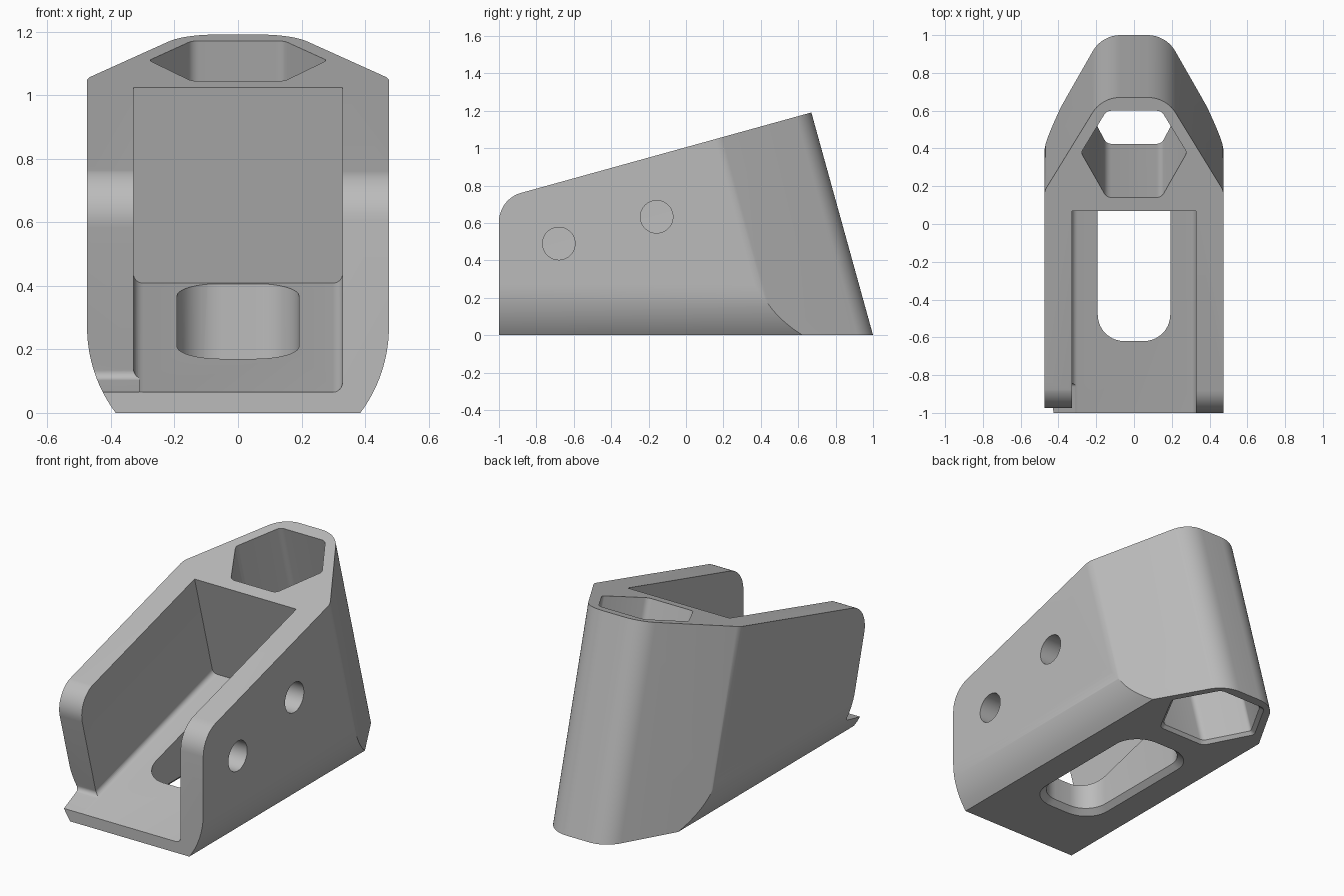
import bpy, bmesh, math
from mathutils import Vector

cube = bpy.data.objects.get("Cube")
if cube:
    bpy.data.objects.remove(cube, do_unlink=True)

SLOPE = 0.277                      # tilt of the top face, floor and back
TILT = math.atan(SLOPE)
ALONG = Vector((0, math.cos(TILT), math.sin(TILT)))
UP = Vector((0, -math.sin(TILT), math.cos(TILT)))
FLOOR = Vector((0, -1, 0.065))     # front edge of the sloping floor
TOP = 0.663 * math.cos(TILT)       # height of the top face above the floor


def fillet(corners, steps=10):
    """Polygon from (a, b, radius) corners with round arcs."""
    out = []
    for i, (a, b, r) in enumerate(corners):
        p = Vector((a, b))
        if not r:
            out.append(p)
            continue
        d1 = (Vector(corners[i - 1][:2]) - p).normalized()
        d2 = (Vector(corners[(i + 1) % len(corners)][:2]) - p).normalized()
        half = d1.angle(d2) / 2
        centre = p + (d1 + d2).normalized() * r / math.sin(half)
        s = p + d1 * r / math.tan(half) - centre
        e = p + d2 * r / math.tan(half) - centre
        sweep = math.pi - 2 * half
        for k in range(steps + 1):
            t = k / steps
            out.append(centre + (s * math.sin((1 - t) * sweep)
                                 + e * math.sin(t * sweep)) / math.sin(sweep))
    return out


def mirrored(half):
    """Complete a right-hand half outline across x = 0."""
    return half + [(-a, b, r) for a, b, r in reversed(half)]


def loft(name, rings):
    """Closed solid through matching rings of points."""
    bm = bmesh.new()
    loops = [[bm.verts.new(p) for p in ring] for ring in rings]
    n = len(loops[0])
    for lo, hi in zip(loops, loops[1:]):
        for i in range(n):
            j = (i + 1) % n
            bm.faces.new((lo[i], lo[j], hi[j], hi[i]))
    bm.faces.new(loops[0])
    bm.faces.new(loops[-1])
    bmesh.ops.recalc_face_normals(bm, faces=bm.faces)
    mesh = bpy.data.meshes.new(name)
    bm.to_mesh(mesh)
    bm.free()
    obj = bpy.data.objects.new(name, mesh)
    bpy.context.collection.objects.link(obj)
    return obj


def combine(target, tool, operation):
    tool.hide_render = True
    mod = target.modifiers.new(tool.name, 'BOOLEAN')
    mod.operation, mod.solver, mod.object = operation, 'EXACT', tool
    bpy.context.view_layer.objects.active = target
    bpy.ops.object.modifier_apply(modifier=mod.name)
    bpy.data.objects.remove(tool, do_unlink=True)


def leaning(outline, z):
    """Place a plan outline at height z along the leaning back."""
    return [(p.x, p.y - SLOPE * z, z) for p in outline]


def flared(outline, amount):
    """Widen an outline evenly for a chamfered mouth."""
    xs, ys = [p.x for p in outline], [p.y for p in outline]
    mid = Vector(((min(xs) + max(xs)) / 2, (min(ys) + max(ys)) / 2))
    sx = 1 + 2 * amount / (max(xs) - min(xs))
    sy = 1 + 2 * amount / (max(ys) - min(ys))
    return [Vector((mid.x + (p.x - mid.x) * sx, mid.y + (p.y - mid.y) * sy))
            for p in outline]


# Body: side profile with a rounded front top corner
apex = 1.005 + SLOPE * 1.3
side = fillet([(-1, 0, 0), (1.3, 0, 0), (1.3, apex, 0), (-1, 0.728, 0.16)])
body = loft("bracket_body", [[(x, p.x, p.y) for p in side] for x in (-0.6, 0.6)])

# Rounded lower flanks
arc = [(0.025 + 0.45 * math.cos(a), 0.27 + 0.45 * math.sin(a), 0)
       for a in [-math.asin(0.6) * (1 - k / 14) for k in range(15)]]
section = fillet(mirrored([(0.37, -0.04, 0)] + arc + [(0.475, 1.6, 0)]))
combine(body, loft("flanks", [[(p.x, y, p.y) for p in section] for y in (-1.2, 1.5)]),
        'INTERSECT')

# Tapered, leaning back
plan = fillet(mirrored([(0.475, -1.5, 0), (0.475, 0.465, 0.1), (0.17, 1, 0.17)]))
combine(body, loft("taper", [leaning(plan, z) for z in (-0.2, 1.6)]), 'INTERSECT')

# Open channel with a sloping floor
trough = fillet(mirrored([(0.329, 0, 0.03), (0.329, 1, 0)]), 6)
combine(body, loft("channel", [[Vector((p.x, 0, 0)) + FLOOR + ALONG * u + UP * p.y
                                for p in trough] for u in (-0.5, 1.286)]), 'DIFFERENCE')

# Set-back front end of one side wall
end = 0.168
relief = fillet([(-0.6, 0, 0), (end, 0, 0.025), (end, TOP + 0.001, 0.15),
                 (end + 0.3, TOP + 0.001, 0), (end + 0.3, 1, 0), (-0.6, 1, 0)])
combine(body, loft("wall_relief", [[Vector((x, 0, 0)) + FLOOR + ALONG * p.x + UP * p.y
                                    for p in relief] for x in (-0.7, -0.31)]), 'DIFFERENCE')

# Six-sided hollow through the back, chamfered underneath
hexagon = fillet(mirrored([(0.145, 0.43, 0.04), (0.28, 0.685, 0.03), (0.145, 0.924, 0.04)]), 5)
combine(body, loft("hollow", [leaning(flared(hexagon, 0.035), -0.015), leaning(hexagon, 0.02),
                              leaning(hexagon, 1.5)]), 'DIFFERENCE')

# Rounded floor slot, chamfered underneath
slot = fillet(mirrored([(0.192, -0.62, 0.14), (0.192, 0.235, 0.14)]))
combine(body, loft("floor_slot", [[(p.x, p.y, z) for p in flared(slot, f)]
                                  for z, f in ((-0.01, 0.04), (0.03, 0), (0.405, 0))]),
        'DIFFERENCE')

# Two round holes in the other side wall
for y, z in ((-0.68, 0.49), (-0.157, 0.633)):
    ring = [(y + 0.087 * math.cos(k * math.tau / 48), z + 0.087 * math.sin(k * math.tau / 48))
            for k in range(48)]
    combine(body, loft("side_hole", [[(x, a, b) for a, b in ring] for x in (0.2, 0.7)]),
            'DIFFERENCE')

# Plain grey finish
grey = bpy.data.materials.new("plain_grey")
grey.use_nodes = True
colour = (0.5, 0.5, 0.5, 1)
grey.diffuse_color = colour
grey.node_tree.nodes["Principled BSDF"].inputs["Base Color"].default_value = colour
body.data.materials.clear()
body.data.materials.append(grey)

bpy.ops.object.select_all(action='DESELECT')
body.select_set(True)
bpy.context.view_layer.objects.active = body
bpy.ops.object.shade_smooth_by_angle(angle=math.radians(25))
